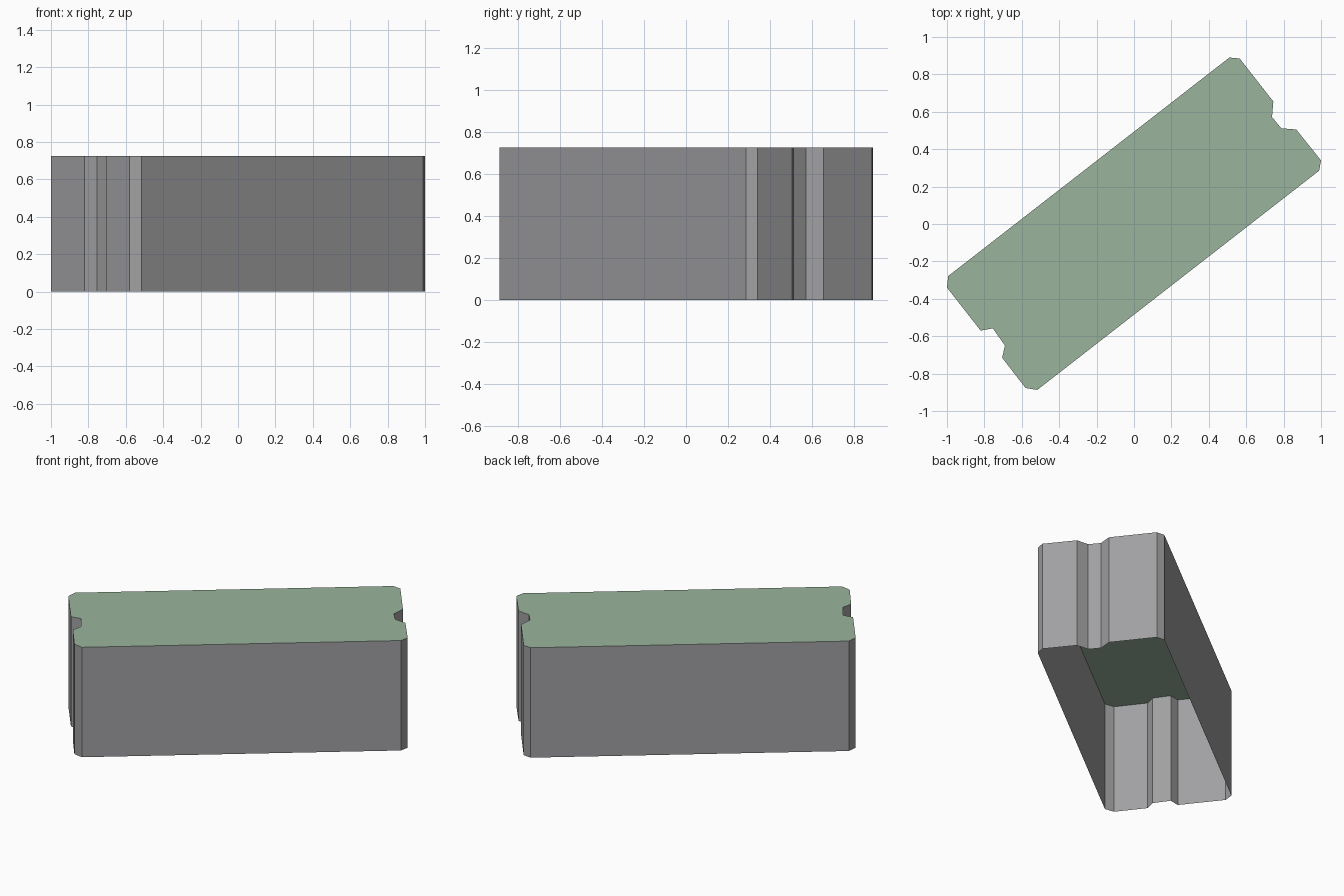
import bpy, bmesh

if "Cube" in bpy.data.objects:
    bpy.data.objects.remove(bpy.data.objects["Cube"])

HEIGHT = 0.725

# Footprint, counter-clockwise: a diagonal block with chamfered corners and a notch in each end
FOOTPRINT = [
    (-1.0, -0.34), (-0.82, -0.57), (-0.755, -0.558), (-0.69, -0.65),
    (-0.705, -0.715), (-0.58, -0.877), (-0.517, -0.887),
    (0.99, 0.285), (1.0, 0.34), (0.868, 0.505), (0.787, 0.512),
    (0.738, 0.572), (0.745, 0.655), (0.565, 0.885), (0.51, 0.89),
    (-0.993, -0.278),
]


def material(name, rgb):
    mat = bpy.data.materials.new(name)
    mat.diffuse_color = (*rgb, 1.0)
    mat.use_nodes = True
    mat.node_tree.nodes["Principled BSDF"].inputs["Base Color"].default_value = mat.diffuse_color
    return mat


def add_object(name, bm, mat):
    mesh = bpy.data.meshes.new(name)
    bm.to_mesh(mesh)
    bm.free()
    mesh.materials.append(mat)
    obj = bpy.data.objects.new(name, mesh)
    bpy.context.collection.objects.link(obj)
    return obj


def ring(bm, z):
    return [bm.verts.new((x, y, z)) for x, y in FOOTPRINT]


# Walls: open band around the footprint, no floor
bm = bmesh.new()
low, high = ring(bm, 0.0), ring(bm, HEIGHT)
n = len(FOOTPRINT)
for i in range(n):
    j = (i + 1) % n
    bm.faces.new((low[i], low[j], high[j], high[i]))
add_object("walls", bm, material("wall grey", (0.352, 0.352, 0.361)))

# Flat roof: one sheet facing up
bm = bmesh.new()
bm.faces.new(ring(bm, HEIGHT))
add_object("flat_roof", bm, material("roof green", (0.328, 0.456, 0.337)))
